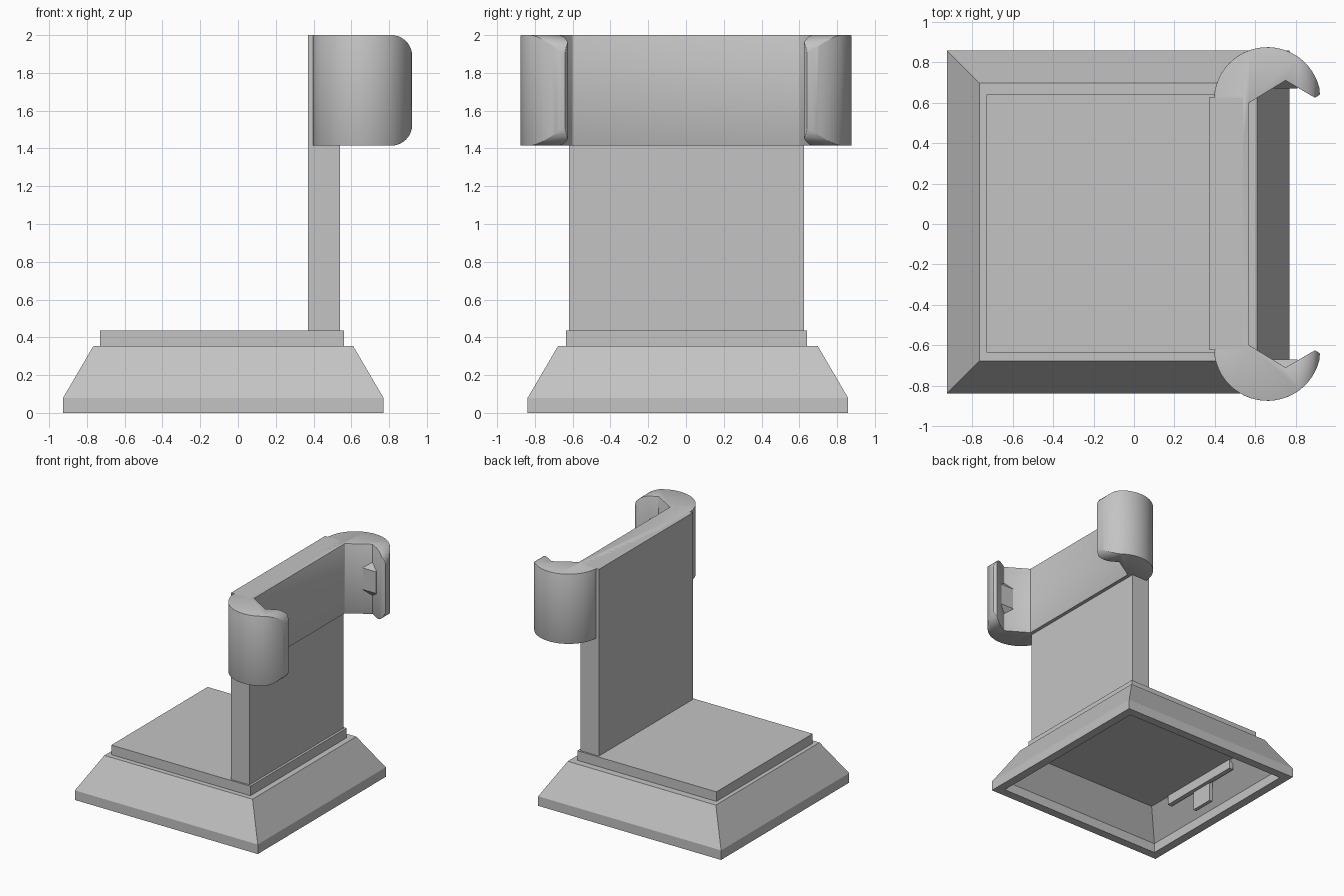
import bpy
import bmesh
from math import cos, sin, radians, pi

cube = bpy.data.objects.get("Cube")
if cube:
    bpy.data.objects.remove(cube, do_unlink=True)

grey = bpy.data.materials.new("light grey plastic")
grey.use_nodes = True
colour = (0.55, 0.55, 0.55, 1)
grey.diffuse_color = colour
grey.node_tree.nodes["Principled BSDF"].inputs["Base Color"].default_value = colour


def make_object(name, bm):
    bmesh.ops.recalc_face_normals(bm, faces=bm.faces)
    mesh = bpy.data.meshes.new(name)
    bm.to_mesh(mesh)
    bm.free()
    obj = bpy.data.objects.new(name, mesh)
    bpy.context.collection.objects.link(obj)
    mesh.materials.append(grey)
    return obj


def box(name, x, y, z):
    bm = bmesh.new()
    bmesh.ops.create_cube(bm, size=1)
    for v in bm.verts:
        v.co = [r[0] if c < 0 else r[1] for c, r in zip(v.co, (x, y, z))]
    return make_object(name, bm)


def prism(name, points, vector):
    bm = bmesh.new()
    face = bm.faces.new([bm.verts.new(p) for p in points])
    out = bmesh.ops.extrude_face_region(bm, geom=[face])
    verts = [g for g in out["geom"] if isinstance(g, bmesh.types.BMVert)]
    bmesh.ops.translate(bm, verts=verts, vec=vector)
    return make_object(name, bm)


def apply_modifiers(obj):
    bpy.context.view_layer.update()
    evaluated = obj.evaluated_get(bpy.context.evaluated_depsgraph_get())
    mesh = bpy.data.meshes.new_from_object(evaluated)
    obj.modifiers.clear()
    obj.data = mesh


# Hollow tapered base: rectangular rings from the ceiling, round the rim, to the top
bm = bmesh.new()
previous = None
rings = []
for half, z in ((0.60, 0.28), (0.775, 0.08), (0.775, 0), (0.848, 0), (0.848, 0.08), (0.687, 0.355)):
    ring = [bm.verts.new((-0.078 + sx * half, 0.01 + sy * half, z))
            for sx, sy in ((-1, -1), (1, -1), (1, 1), (-1, 1))]
    if previous:
        for i in range(4):
            j = (i + 1) % 4
            bm.faces.new((previous[i], previous[j], ring[j], ring[i]))
    rings.append(ring)
    previous = ring
bm.faces.new(rings[0])
bm.faces.new(rings[-1])
make_object("tapered_base", bm)

# Plinth and upright
box("plinth", (-0.73, 0.56), (-0.635, 0.64), (0.35, 0.435))
box("upright", (0.37, 0.54), (-0.62, 0.625), (0.43, 2.0))

# Mounting catch below the base
box("catch_bar", (-0.71, -0.67), (-0.38, 0.38), (0.20, 0.285))
box("catch_tab", (-0.73, -0.70), (-0.10, 0.10), (0.04, 0.25))

# Clip: one C-shaped plan with curved outer arms and angled inner faces
low, high = 1.415, 2.0
half_plan = [(0.57, 0.60), (0.75, 0.71), (0.895, 0.625), (0.92, 0.64)]
for i in range(25):
    a = radians(14 + i * 162 / 24)
    half_plan.append((0.66 + 0.265 * cos(a), 0.61 + 0.265 * sin(a)))
half_plan.append((0.40, 0.625))
plan = half_plan + [(x, -y) for x, y in reversed(half_plan)]
clip = prism("clip", [(x, y, low) for x, y in plan], (0, 0, high - low))

# Rounded front corners of the clip
radius = 0.11
outline = [(0.2, low), (0.2, high)]
for cz, start in ((high - radius, pi / 2), (low + radius, 0)):
    for i in range(9):
        a = start - i * pi / 16
        outline.append((0.922 - radius + radius * cos(a), cz + radius * sin(a)))
# Extend the flat ends of the cutter a little past the clip
outline[0], outline[1] = (0.2, low - 0.001), (0.2, high + 0.001)
outline[2] = (outline[2][0], high + 0.001)
outline[-1] = (outline[-1][0], low - 0.001)
cutter = prism("corner_cutter", [(x, -1, z) for x, z in outline], (0, 2, 0))
cutter.hide_render = True
cut = clip.modifiers.new("round_corners", "BOOLEAN")
cut.operation = "INTERSECT"
cut.solver = "EXACT"
cut.object = cutter
apply_modifiers(clip)
bpy.data.objects.remove(cutter, do_unlink=True)
bevel = clip.modifiers.new("soft_edges", "BEVEL")
bevel.width = 0.012
bevel.segments = 2
bevel.limit_method = "ANGLE"
bevel.angle_limit = radians(35)
apply_modifiers(clip)

# Gripping pads in the angled recesses of both arms
for side, name in ((1, "left_grip_pad"), (-1, "right_grip_pad")):
    bm = bmesh.new()
    layers = []
    for z, y in ((1.57, 0.71), (1.62, 0.67), (1.80, 0.67), (1.85, 0.71)):
        layers.append([bm.verts.new((x, side * yy, z))
                       for x, yy in ((0.69, y), (0.81, y), (0.81, 0.74), (0.69, 0.74))])
    for a, b in zip(layers, layers[1:]):
        for i in range(4):
            j = (i + 1) % 4
            bm.faces.new((a[i], a[j], b[j], b[i]))
    bm.faces.new(layers[0])
    bm.faces.new(layers[-1])
    make_object(name, bm)

# Smooth shading on the curved clip only
bpy.ops.object.select_all(action="DESELECT")
clip.select_set(True)
bpy.context.view_layer.objects.active = clip
bpy.ops.object.shade_smooth_by_angle(angle=radians(30))
